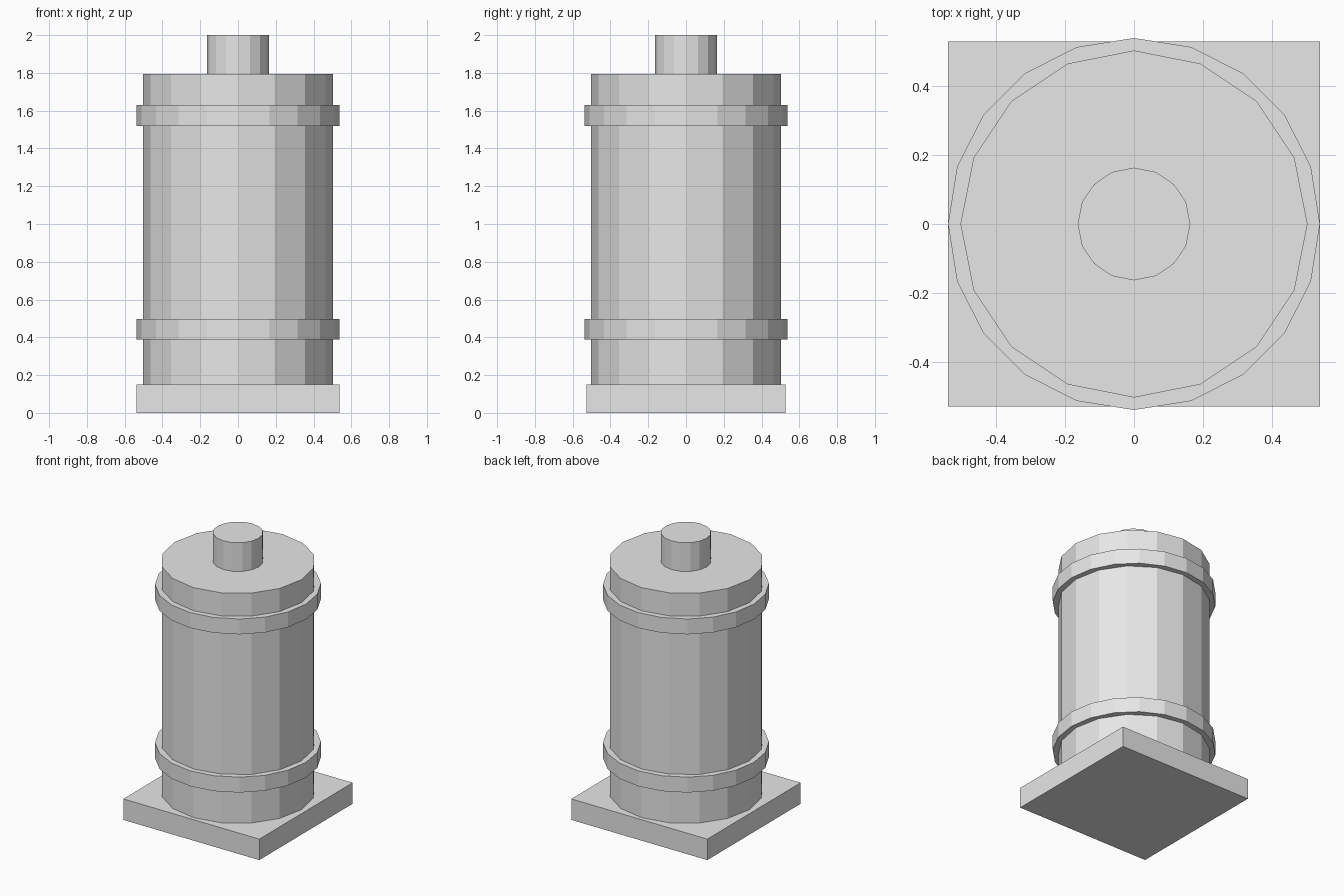
import bpy

cube = bpy.data.objects.get("Cube")
if cube:
    bpy.data.objects.remove(cube, do_unlink=True)

# Single light grey material
grey = bpy.data.materials.new("light_grey")
grey.use_nodes = True
colour = (0.8, 0.8, 0.8, 1)
grey.diffuse_color = colour
grey.node_tree.nodes["Principled BSDF"].inputs["Base Color"].default_value = colour


def finish(name):
    obj = bpy.context.object
    obj.name = name
    obj.data.materials.append(grey)
    return obj


def drum(name, sides, radius, bottom, top):
    """Upright flat-sided cylinder between two heights."""
    bpy.ops.mesh.primitive_cylinder_add(
        vertices=sides, radius=radius, depth=top - bottom,
        location=(0, 0, (bottom + top) / 2))
    return finish(name)


# Rectangular plinth
bpy.ops.mesh.primitive_cube_add(size=1, location=(0, 0, 0.075))
plinth = finish("plinth")
plinth.scale = (1.076, 1.056, 0.15)

# Main barrel and the neck on top
drum("barrel", 16, 0.502, 0.15, 1.795)
drum("neck", 16, 0.163, 1.795, 2.0)

# Two raised bands
for name, bottom in (("lower_band", 0.388), ("upper_band", 1.52)):
    drum(name, 20, 0.538, bottom, bottom + 0.11)
